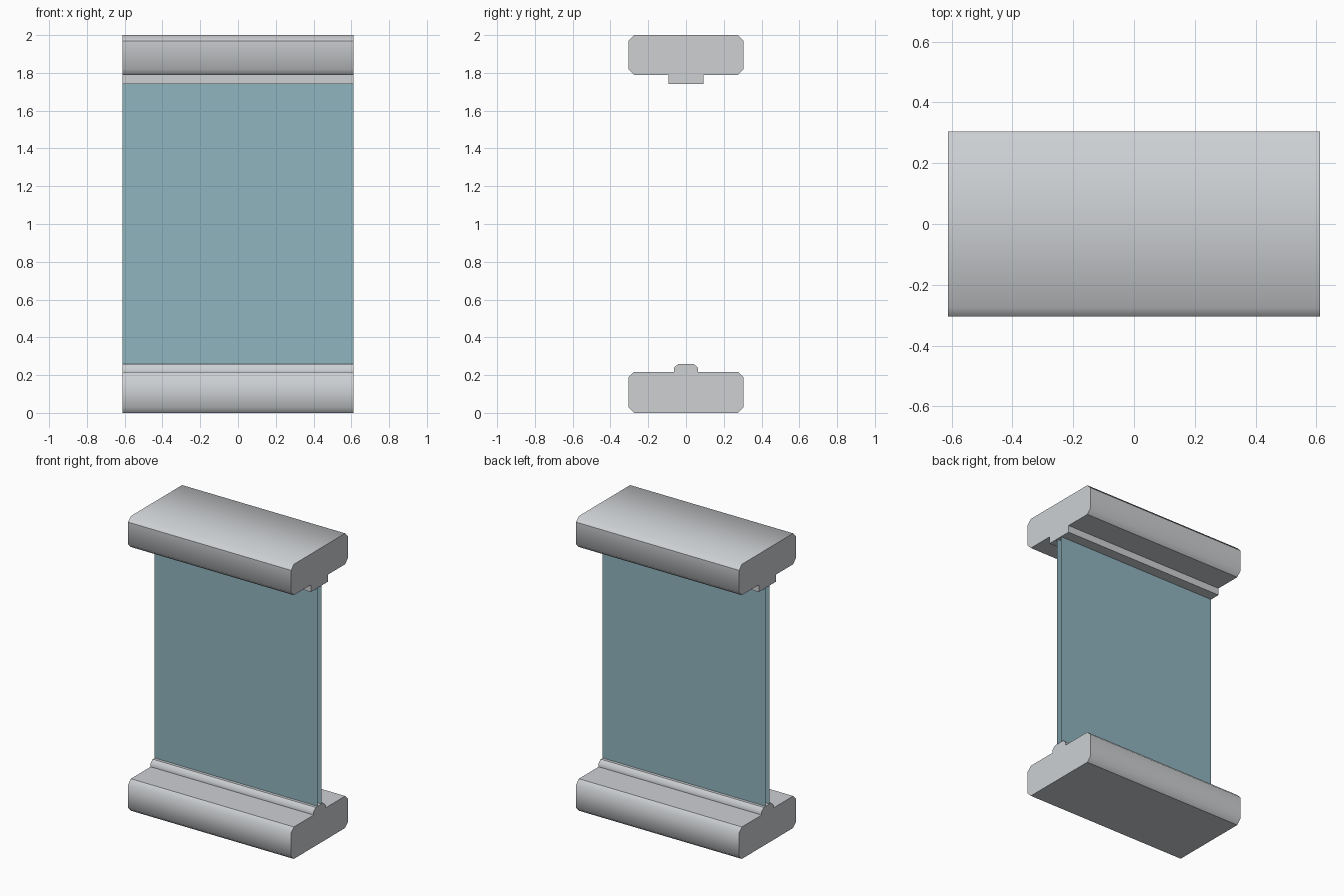
import bpy, bmesh

if "Cube" in bpy.data.objects:
    bpy.data.objects.remove(bpy.data.objects["Cube"])

HALF_X = 0.612   # half length of the section


def material(name, rgb):
    m = bpy.data.materials.new(name)
    m.diffuse_color = (*rgb, 1.0)
    m.use_nodes = True
    m.node_tree.nodes["Principled BSDF"].inputs["Base Color"].default_value = m.diffuse_color
    return m


GREY = material("light_grey_metal", (0.61, 0.63, 0.65))
GLASS = material("blue_grey_glass", (0.28, 0.46, 0.52))


def finish(name, bm, mat):
    me = bpy.data.meshes.new(name)
    bm.to_mesh(me)
    bm.free()
    me.materials.append(mat)
    ob = bpy.data.objects.new(name, me)
    bpy.context.collection.objects.link(ob)
    return ob


def rail(name, half_profile, soft):
    """Mirror a (y, z) half profile, extrude it along x; soft = indices of rounded corners."""
    n = len(half_profile)
    pts = half_profile + [(-y, z) for y, z in reversed(half_profile)]
    soft = set(soft) | {2 * n - 1 - i for i in soft}
    bm = bmesh.new()
    left = [bm.verts.new((-HALF_X, y, z)) for y, z in pts]
    right = [bm.verts.new((HALF_X, y, z)) for y, z in pts]
    bm.faces.new(left)
    bm.faces.new(right)
    for i in range(len(pts)):
        j = (i + 1) % len(pts)
        bm.faces.new((left[i], left[j], right[j], right[i])).smooth = True
    bmesh.ops.recalc_face_normals(bm, faces=bm.faces)
    for e in bm.edges:
        e.smooth = False
    for i in soft:
        bm.edges.get((left[i], right[i])).smooth = True
    return finish(name, bm, GREY)


# Bottom rail with narrow chamfered bead
rail("bottom_rail", [
    (0.275, 0.0), (0.305, 0.03), (0.305, 0.187), (0.275, 0.217),
    (0.063, 0.217), (0.063, 0.24), (0.04, 0.26)], soft=(1, 2, 5))

# Top rail with wider square bead below
rail("top_rail", [
    (0.093, 1.742), (0.093, 1.79), (0.275, 1.79), (0.305, 1.82),
    (0.305, 1.97), (0.275, 2.0)], soft=(3, 5))

# Glass: front and back sheets, open at the ends
bm = bmesh.new()
for side in (-1, 1):
    y = 0.02 * side
    corners = [(-HALF_X, 0.26), (HALF_X, 0.26), (HALF_X, 1.742), (-HALF_X, 1.742)]
    bm.faces.new([bm.verts.new((x, y, z)) for x, z in corners[::-side]])
finish("glass_panel", bm, GLASS)
